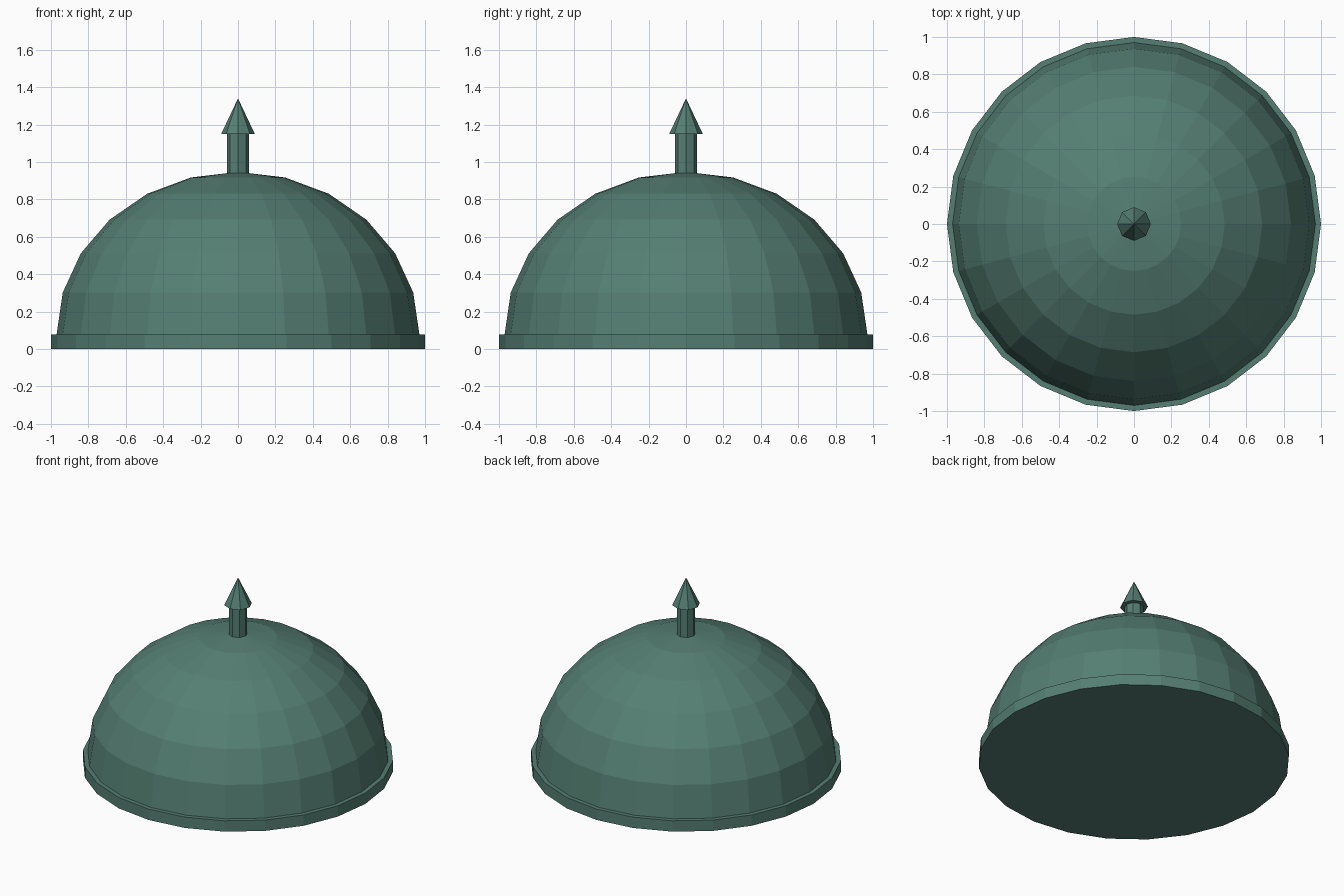
import bpy
import bmesh
from math import sin, cos, pi, radians

if "Cube" in bpy.data.objects:
    bpy.data.objects.remove(bpy.data.objects["Cube"])

patina = bpy.data.materials.new("green_patina")
patina.diffuse_color = (0.09, 0.21, 0.17, 1)
patina.use_nodes = True
patina.node_tree.nodes["Principled BSDF"].inputs["Base Color"].default_value = patina.diffuse_color


def lathe(name, profile, sides):
    """Spin (radius, z) points around z; radius 0 makes a pole, open ends are capped."""
    bm = bmesh.new()
    rings = []
    for r, z in profile:
        if r == 0:
            rings.append([bm.verts.new((0, 0, z))] * sides)
        else:
            rings.append([bm.verts.new((r * cos(2 * pi * i / sides),
                                        r * sin(2 * pi * i / sides), z))
                          for i in range(sides)])
    for low, high in zip(rings, rings[1:]):
        for i in range(sides):
            j = (i + 1) % sides
            quad = [low[i], low[j], high[j], high[i]]
            bm.faces.new(list(dict.fromkeys(quad)))
    for ring, (r, z) in ((rings[0], profile[0]), (rings[-1], profile[-1])):
        if r > 0:
            bm.faces.new(ring)
    bmesh.ops.recalc_face_normals(bm, faces=bm.faces)
    mesh = bpy.data.meshes.new(name)
    bm.to_mesh(mesh)
    bm.free()
    mesh.materials.append(patina)
    obj = bpy.data.objects.new(name, mesh)
    bpy.context.collection.objects.link(obj)
    return obj


# Base rim
RIM_TOP = 0.077
lathe("base_rim", [(1, 0), (1, RIM_TOP)], 24)

# Slightly flattened dome, six bands from rim to pole
dome = [(0.97 * cos(radians(a)), RIM_TOP + 0.87 * sin(radians(a)))
        for a in range(0, 90, 15)]
lathe("dome", dome + [(0, RIM_TOP + 0.87)], 24)

# Finial: stem and pointed tip
lathe("finial_stem", [(0.06, 0.92), (0.06, 1.16)], 8)
lathe("finial_tip", [(0.09, 1.15), (0, 1.34)], 8)
